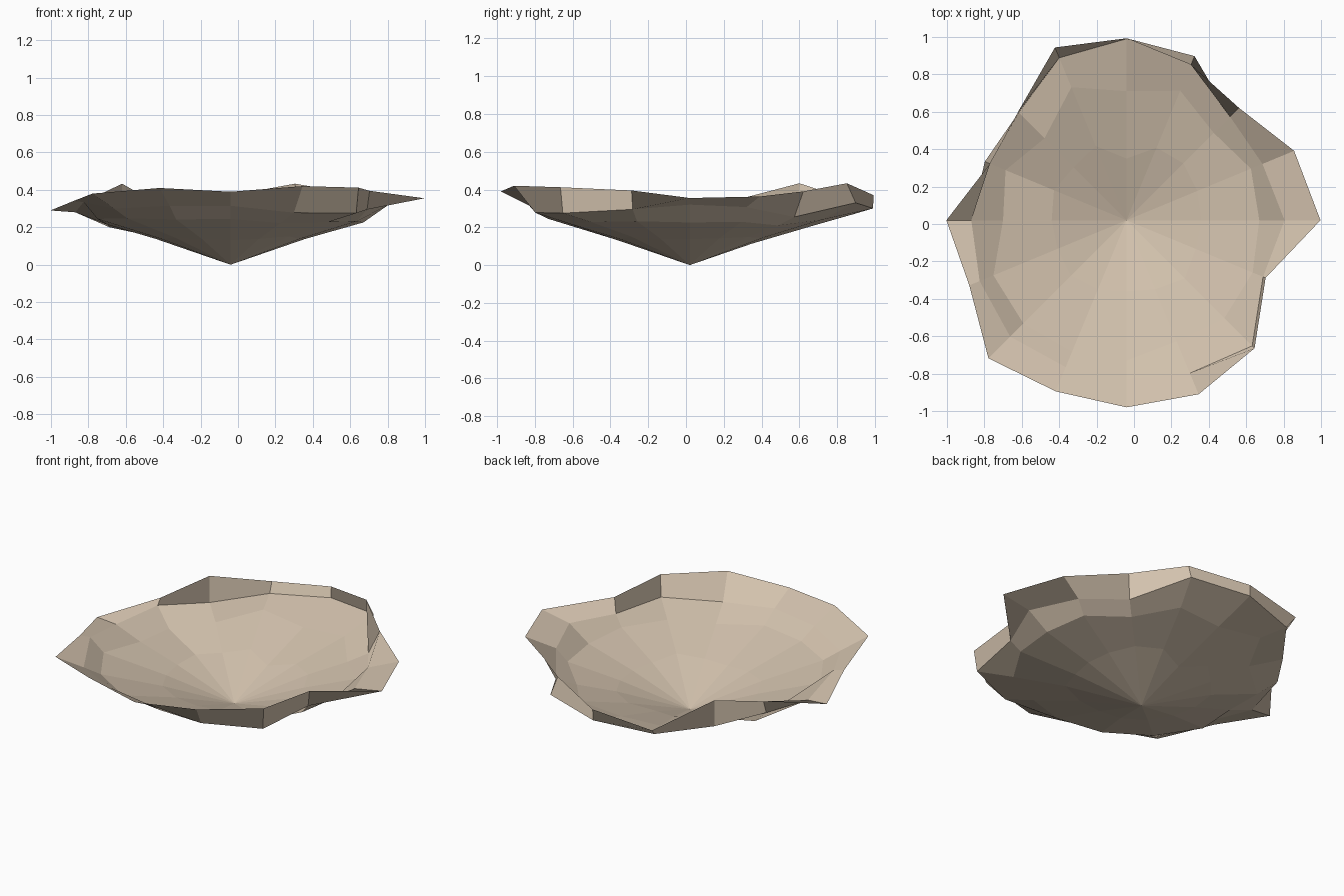
import bpy, bmesh, math

N = 16                      # spokes, counter-clockwise from +x
CX, CY = -0.04, 0.02        # lowest point of the dish

# radius of each ring along every spoke (hand-beaten, irregular)
R1 = [.40, .41, .43, .42, .33, .43, .40, .42, .40, .40, .42, .40, .38, .40, .44, .40]
R2 = [.71, .72, .66, .75, .69, .77, .62, .70, .66, .77, .78, .76, .75, .70, .74, .73]
R3 = [.845, .787, .783, .95, .97, .94, .815, .82, .83, .85, .88, .85, .85, .885, .95, .79]
R4 = [1.037, .97, .85, .90, .973, 1.0, .82, .79, .963, .91, 1.044, .99, 1.0, 1.007, .968, .805]
# heights of the wall foot and the rim
Z3 = [.32, .307, .255, .33, .30, .27, .266, .30, .28, .335, .30, .315, .315, .278, .275, .295]
Z4 = [.355, .363, .39, .433, .37, .32, .433, .36, .29, .34, .38, .41, .39, .42, .412, .395]
# the floor rises evenly, with a few dents
Z1 = [r * .345 for r in R1]
Z2 = [r * .318 for r in R2]
for k, z in {6: .23, 7: .20, 8: .215, 12: .245, 14: .228}.items():
    Z2[k] = z

mat = bpy.data.materials.new("pale sandstone")
mat.diffuse_color = (0.65, 0.54, 0.42, 1)

bm = bmesh.new()


def ring(radii, heights):
    return [bm.verts.new((CX + r * math.cos(2 * math.pi * k / N),
                          CY + r * math.sin(2 * math.pi * k / N), z))
            for k, (r, z) in enumerate(zip(radii, heights))]


# dish: fan around the lowest point, then bands out to the rim
apex = bm.verts.new((CX, CY, 0))
rings = [ring(R1, Z1), ring(R2, Z2), ring(R3, Z3), ring(R4, Z4)]
for k in range(N):
    j = (k + 1) % N
    bm.faces.new((apex, rings[0][k], rings[0][j]))
    for a, b in zip(rings, rings[1:]):
        bm.faces.new((a[k], b[k], b[j], a[j]))

me = bpy.data.meshes.new("shallow_dish")
bm.to_mesh(me)
bm.free()
me.materials.append(mat)
dish = bpy.data.objects.new("shallow_dish", me)
bpy.context.collection.objects.link(dish)
